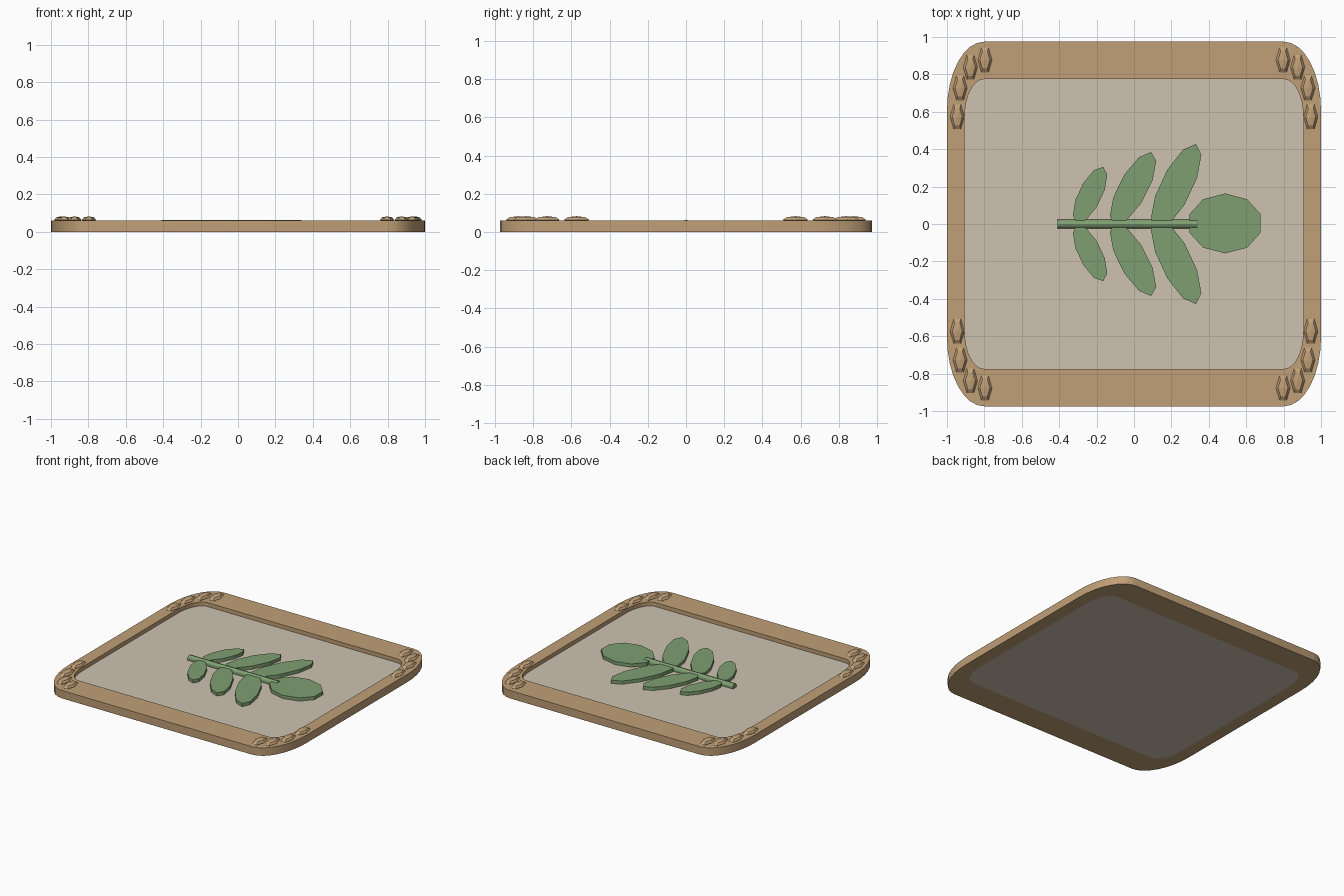
import bpy, bmesh, math
from mathutils import Matrix

cube = bpy.data.objects.get("Cube")
if cube:
    bpy.data.objects.remove(cube, do_unlink=True)


def material(name, rgb):
    m = bpy.data.materials.new(name)
    m.use_nodes = True
    m.diffuse_color = (*rgb, 1)
    m.node_tree.nodes["Principled BSDF"].inputs["Base Color"].default_value = (*rgb, 1)
    return m


wood = material("tan wood", (0.53, 0.35, 0.185))
linen = material("pale linen", (0.61, 0.54, 0.435))
green = material("leaf green", (0.21, 0.345, 0.165))


def finish(name, bm, mat, smooth=False):
    bmesh.ops.recalc_face_normals(bm, faces=bm.faces)
    me = bpy.data.meshes.new(name)
    bm.to_mesh(me)
    bm.free()
    me.materials.append(mat)
    ob = bpy.data.objects.new(name, me)
    bpy.context.collection.objects.link(ob)
    if smooth:
        bpy.ops.object.select_all(action='DESELECT')
        ob.select_set(True)
        bpy.context.view_layer.objects.active = ob
        bpy.ops.object.shade_smooth_by_angle(angle=math.radians(30))
    return ob


def rounded_outline(hx, hy, rx, ry, steps=8):
    """Rectangle with elliptical corners, counter-clockwise."""
    pts = []
    for q, (sx, sy) in enumerate([(1, 1), (-1, 1), (-1, -1), (1, -1)]):
        for i in range(steps + 1):
            a = math.pi / 2 * (q + i / steps)
            pts.append((sx * (hx - rx) + rx * math.cos(a),
                        sy * (hy - ry) + ry * math.sin(a)))
    return pts


def ring(bm, pts, z):
    return [bm.verts.new((x, y, z)) for x, y in pts]


def bridge(bm, a, b):
    for i in range(len(a)):
        j = (i + 1) % len(a)
        bm.faces.new((a[i], a[j], b[j], b[i]))


def slab(name, pts, z0, z1, mat, smooth=False):
    bm = bmesh.new()
    low, high = ring(bm, pts, z0), ring(bm, pts, z1)
    bm.faces.new(low[::-1])
    bm.faces.new(high)
    bridge(bm, low, high)
    return finish(name, bm, mat, smooth)


# Tray rim with an open middle
outer = rounded_outline(1.0, 0.975, 0.2, 0.37)
inner = rounded_outline(0.905, 0.775, 0.105, 0.2)
bm = bmesh.new()
loops = [ring(bm, outer, 0), ring(bm, outer, 0.06), ring(bm, inner, 0.06), ring(bm, inner, 0)]
for k in range(4):
    bridge(bm, loops[k], loops[(k + 1) % 4])
finish("rim", bm, wood, True)

# Recessed base panel
slab("base_panel", inner, 0, 0.03, linen, True)


# Leaves: ten-sided slanted ovals
def oval(c, a, b, sy=1):
    pts = []
    for k in range(10):
        t = math.tau * k / 10
        pts.append((c[0] + a[0] * math.cos(t) + b[0] * math.sin(t),
                    sy * (c[1] + a[1] * math.cos(t) + b[1] * math.sin(t))))
    return pts


leaves = [((-0.235, 0.155), (0.07, 0.15), (0.06, -0.02)),
          ((-0.005, 0.19), (0.096, 0.195), (0.079, -0.016)),
          ((0.225, 0.198), (0.107, 0.23), (0.083, -0.024))]
for i, leaf in enumerate(leaves, 1):
    for side, sy in (("left", 1), ("right", -1)):
        slab(f"leaf_{i}_{side}", oval(*leaf, sy), 0.03, 0.055, green)
slab("tip_leaf", oval((0.487, 0.003), (0, 0.16), (0.2, 0)), 0.03, 0.055, green)

# Stem
bm = bmesh.new()
bmesh.ops.create_cone(bm, cap_ends=True, segments=12, radius1=0.024, radius2=0.024, depth=0.75,
                      matrix=Matrix.Translation((-0.035, 0, 0.04)) @ Matrix.Rotation(math.pi / 2, 4, 'Y'))
finish("stem", bm, green, True)

# Corner beads: flattened six-sided spheres
beads = [(0.945, 0.573), (0.93, 0.727), (0.875, 0.838), (0.797, 0.877)]
for cx in (1, -1):
    for cy in (1, -1):
        for i, (x, y) in enumerate(beads, 1):
            bm = bmesh.new()
            bmesh.ops.create_uvsphere(
                bm, u_segments=6, v_segments=4, radius=1,
                matrix=Matrix.Translation((cx * x, cy * y, 0.064))
                @ Matrix.Diagonal((0.038, 0.076, 0.019, 1))
                @ Matrix.Rotation(math.pi / 2, 4, 'Z'))
            end = "back" if cy > 0 else "front"
            side = "left" if cx > 0 else "right"
            finish(f"bead_{end}_{side}_{i}", bm, wood)
